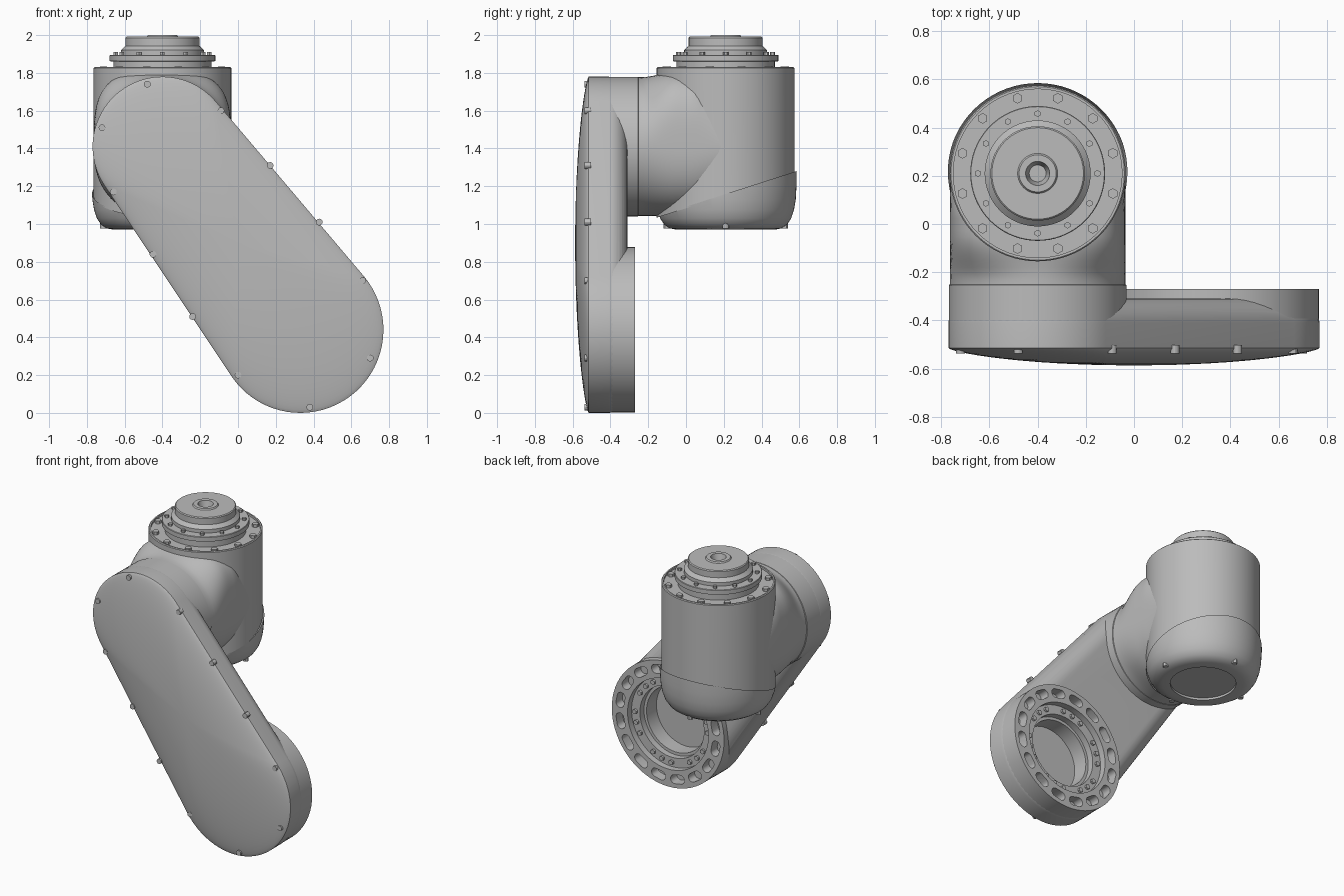
import bpy, bmesh
from math import sin, cos, pi, atan2, acos, hypot
from mathutils import Matrix, Vector

if "Cube" in bpy.data.objects:
    bpy.data.objects.remove(bpy.data.objects["Cube"])

grey = bpy.data.materials.new("cast_grey")
grey.use_nodes = True
grey.diffuse_color = (0.5, 0.5, 0.5, 1)
grey.node_tree.nodes["Principled BSDF"].inputs["Base Color"].default_value = (0.5, 0.5, 0.5, 1)

TOP, LOW = (-0.4, 1.41), (0.33, 0.44)     # arm pivots in x, z
R_TOP, R_LOW = 0.37, 0.44
BODY = Vector((-0.4, 0.21, 0))            # upright joint axis
UP = Matrix.Translation(BODY)
# maps lathe height to +y, around the lower pivot
BACK = Matrix.Translation((LOW[0], 0, LOW[1])) @ Matrix.Rotation(-pi / 2, 4, "X")


def make(name, bm):
    bmesh.ops.recalc_face_normals(bm, faces=bm.faces)
    mesh = bpy.data.meshes.new(name)
    bm.to_mesh(mesh)
    bm.free()
    mesh.materials.append(grey)
    obj = bpy.data.objects.new(name, mesh)
    bpy.context.collection.objects.link(obj)
    return obj


def add_loft(bm, rings):
    """Skin a list of equal rings and cap both ends."""
    rows = [[bm.verts.new(p) for p in ring] for ring in rings]
    n = len(rows[0])
    for a, b in zip(rows, rows[1:]):
        for i in range(n):
            j = (i + 1) % n
            bm.faces.new((a[i], a[j], b[j], b[i]))
    bm.faces.new(rows[0])
    bm.faces.new(rows[-1])


def loft(name, rings):
    bm = bmesh.new()
    add_loft(bm, rings)
    return make(name, bm)


def lathe(name, profile, matrix, n=72):
    return loft(name, [[matrix @ Vector((r * cos(2 * pi * i / n), r * sin(2 * pi * i / n), h))
                        for i in range(n)] for r, h in profile])


def hull(c1, r1, c2, r2, n=36):
    """Outline around two circles, in x and z."""
    dx, dz = c2[0] - c1[0], c2[1] - c1[1]
    a, phi = atan2(dz, dx), acos((r1 - r2) / hypot(dx, dz))
    pts = []
    for c, r, start, end in ((c1, r1, a + phi, a + 2 * pi - phi), (c2, r2, a - phi, a + phi)):
        for i in range(n + 1):
            t = start + (end - start) * i / n
            pts.append((c[0] + r * cos(t), c[1] + r * sin(t)))
    return pts


def bolts(name, places, matrix, radius, depth, sides=6):
    bm = bmesh.new()
    for p in places:
        bmesh.ops.create_cone(bm, cap_ends=True, segments=sides, radius1=radius, radius2=radius,
                              depth=depth, matrix=matrix @ Matrix.Translation(p))
    return make(name, bm)


def circle(r, count, h, start=0.0):
    return [(r * cos(start + 2 * pi * k / count), r * sin(start + 2 * pi * k / count), h)
            for k in range(count)]


def cut(obj, cutter):
    cutter.hide_render = True
    mod = obj.modifiers.new("cut", "BOOLEAN")
    mod.operation, mod.object, mod.solver = "DIFFERENCE", cutter, "EXACT"
    bpy.context.view_layer.objects.active = obj
    bpy.ops.object.modifier_apply(modifier=mod.name)
    bpy.data.objects.remove(cutter)


def slice_slanted(obj, keep_above, shift=0.0):
    """Trim along the sloping seam of the upright joint."""
    bm = bmesh.new()
    bm.from_mesh(obj.data)
    bmesh.ops.bisect_plane(bm, geom=bm.verts[:] + bm.edges[:] + bm.faces[:],
                           plane_co=(0, -0.16, 1.04 + shift), plane_no=(0, -0.322, 1),
                           clear_inner=keep_above, clear_outer=not keep_above)
    bm.to_mesh(obj.data)
    bm.free()


# Arm housing: straight wall, then rounded over towards the back
arm_steps = [(0, -0.515), (0, -0.41)]
arm_steps += [(0.11 * (1 - cos(t)), -0.41 + 0.1 * sin(t)) for t in [k * pi / 16 for k in range(1, 9)]]
arm = loft("arm_housing", [[(x, y, z) for x, z in hull(TOP, R_TOP - d, LOW, R_LOW - d)]
                           for d, y in arm_steps])
cut(arm, lathe("arm_cutter", [(0.43, -0.5), (0.43, -0.2)], BACK))

# Domed front cover
outline = hull(TOP, R_TOP, LOW, R_LOW)
rings = []
for k in range(17):
    s = cos(k / 16 * 1.53)
    rings.append([(x * s, -0.515 - 0.072 * (1 - s * s) ** 0.7, 0.9 + (z - 0.9) * s)
                  for x, z in outline])
loft("front_cover", rings)

# Screws around the cover edge
screws = [(-0.48, 1.74), (-0.09, 1.6), (0.17, 1.31), (0.43, 1.01), (0.66, 0.7), (0.7, 0.29),
          (0.38, 0.03), (0, 0.2), (-0.24, 0.51), (-0.45, 0.84), (-0.66, 1.17), (-0.72, 1.51)]
bolts("cover_screws", [(x, -z, -0.52) for x, z in screws], Matrix.Rotation(-pi / 2, 4, "X"),
      0.018, 0.036, 12)

# Open socket at the lower end, with a ring of slots
socket = lathe("lower_socket", [(0.438, -0.505), (0.438, -0.27), (0.315, -0.27), (0.315, -0.315),
                                (0.25, -0.315), (0.25, -0.36), (0.23, -0.36), (0.23, -0.47)], BACK)
bm = bmesh.new()
for k in range(16):
    a = 2 * pi * (k + 0.5) / 16
    ends = [(LOW[0] + 0.378 * cos(a + s), LOW[1] + 0.378 * sin(a + s)) for s in (-0.065, 0.065)]
    slot = hull(ends[0], 0.031, ends[1], 0.03, 8)
    add_loft(bm, [[(x, y, z) for x, z in slot] for y in (-0.34, -0.2)])
cut(socket, make("slot_cutter", bm))
bolts("socket_bolts", circle(0.283, 12, -0.312) + circle(0.283, 6, -0.312, 0.26), BACK, 0.017, 0.024)

# Upper drum of the arm and flared neck into the upright joint
TOP_BACK = Matrix.Translation((TOP[0] - LOW[0], 0, TOP[1] - LOW[1])) @ BACK
lathe("upper_drum", [(0.369, -0.51), (0.369, -0.253), (0.362, -0.25)], TOP_BACK)


def neck_ring(y, n=72):
    f = min(1, max(0, (y + 0.24) / 0.2))
    f = f * f * (3 - 2 * f) * min(1, (0.2 - y) / 0.15)
    ring = []
    for i in range(n):
        c, s = cos(2 * pi * i / n), sin(2 * pi * i / n)
        e = 2 + (1.4 if s > 0 else 0.4) * f
        m = (abs(c) ** e + abs(s) ** e) ** (-1 / e)
        ring.append((TOP[0] + 0.364 * m * c, y, TOP[1] + (0.367 + (0.03 * f if s > 0 else 0)) * m * s))
    return ring


loft("neck", [neck_ring(-0.255 + 0.455 * k / 18) for k in range(19)])

# Upright joint body with a recessed top
body = lathe("joint_body", [(0.365, 1.0), (0.365, 1.825), (0.36, 1.83), (0.35, 1.83), (0.35, 1.815)], UP)
slice_slanted(body, True, -0.008)

# Rounded end cap under the sloping seam
cap = lathe("joint_end_cap", [(0.21, 0.985), (0.21, 0.97), (0.26, 0.97), (0.295, 0.977), (0.325, 0.997),
                              (0.347, 1.03), (0.362, 1.075), (0.371, 1.13), (0.375, 1.2), (0.375, 1.5)], UP)
slice_slanted(cap, False)
bolts("end_cap_screws", circle(0.312, 4, 0.992), UP, 0.018, 0.03, 12)

# Output flange and hollow hub
lathe("output_hub", [(0.26, 1.81), (0.26, 1.86), (0.28, 1.862), (0.28, 1.892), (0.277, 1.895),
                     (0.22, 1.895), (0.22, 1.92), (0.196, 1.943), (0.196, 1.986), (0.19, 1.992),
                     (0.083, 1.992), (0.077, 2.0), (0.05, 2.0), (0.035, 1.94)], UP)
bolts("rim_bolts", circle(0.323, 12, 1.822, pi / 12), UP, 0.022, 0.024)
bolts("flange_bolts", circle(0.248, 12, 1.9), UP, 0.014, 0.022)

# Smooth shading with crisp edges
for obj in bpy.context.scene.objects:
    if obj.type == "MESH":
        bpy.ops.object.select_all(action="DESELECT")
        obj.select_set(True)
        bpy.context.view_layer.objects.active = obj
        bpy.ops.object.shade_smooth_by_angle(angle=pi / 6)
